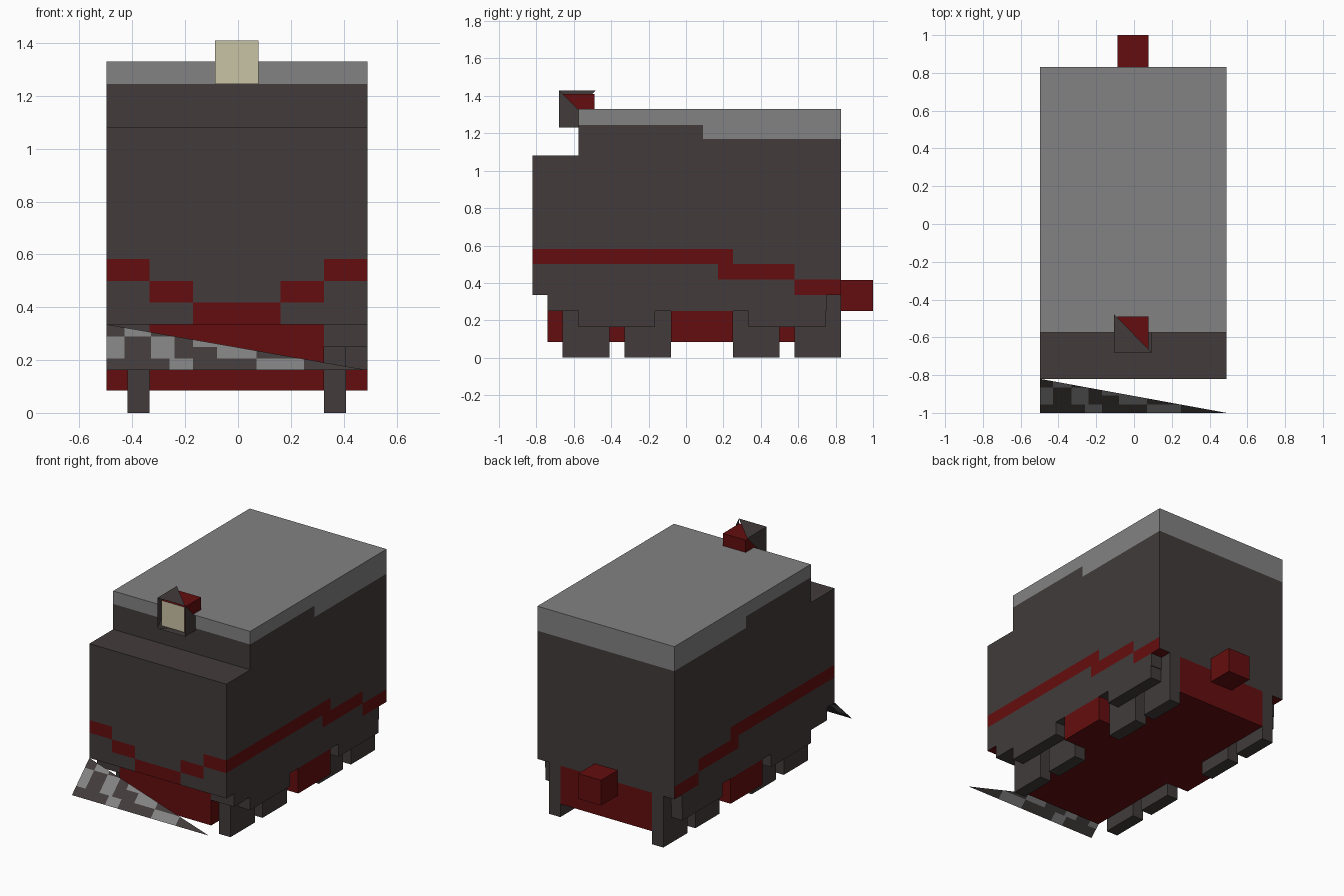
import bpy, bmesh
from mathutils import Vector

cube = bpy.data.objects.get("Cube")
if cube:
    bpy.data.objects.remove(cube, do_unlink=True)


def material(name, rgb):
    lin = [((c / 255 + 0.055) / 1.055) ** 2.4 if c > 10 else c / 255 / 12.92 for c in rgb]
    m = bpy.data.materials.new(name)
    m.use_nodes = True
    m.diffuse_color = (*lin, 1)
    bsdf = next(n for n in m.node_tree.nodes if n.type == 'BSDF_PRINCIPLED')
    bsdf.inputs["Base Color"].default_value = (*lin, 1)
    bsdf.inputs["Roughness"].default_value = 0.9
    return m


DARK, GREY, RED, CREAM = 0, 1, 2, 3
MATS = [material("dark charcoal", (66, 59, 59)), material("roof grey", (130, 130, 130)),
        material("dark red", (100, 13, 14)), material("lamp cream", (201, 196, 166))]
CX = -0.005  # centre line of the vehicle


def finish(bm, name, rule):
    """Colour faces by a rule (or a single index) and make the object."""
    bm.normal_update()
    for f in bm.faces:
        f.material_index = rule(f.calc_center_median(), f.normal) if callable(rule) else rule
    me = bpy.data.meshes.new(name)
    bm.to_mesh(me)
    bm.free()
    for m in MATS:
        me.materials.append(m)
    ob = bpy.data.objects.new(name, me)
    bpy.context.collection.objects.link(ob)
    return ob


def cut(bm, axis, values):
    for v in values:
        co, no = Vector(), Vector()
        co[axis], no[axis] = v, 1
        bmesh.ops.bisect_plane(bm, geom=bm.verts[:] + bm.edges[:] + bm.faces[:],
                               dist=1e-5, plane_co=co, plane_no=no)


def box(name, x, y, z, rule, cuts=((), (), ())):
    bm = bmesh.new()
    bmesh.ops.create_cube(bm, size=1)
    lo, hi = Vector((x[0], y[0], z[0])), Vector((x[1], y[1], z[1]))
    for v in bm.verts:
        v.co = Vector([(lo[i] + hi[i]) / 2 + v.co[i] * (hi[i] - lo[i]) for i in range(3)])
    for axis in range(3):
        cut(bm, axis, cuts[axis])
    return finish(bm, name, rule)


def sheet(name, tris, rule):
    bm = bmesh.new()
    for t in tris:
        bm.faces.new([bm.verts.new(p) for p in t])
    return finish(bm, name, rule)


# Body with a stepped stripe on the front and both sides
def stripe(c, n):
    if n.z < -0.5:
        return RED
    row = int((c.z - 0.335) / 0.0825)  # 0 is the lowest step
    if n.y < -0.5:
        d = abs(c.x - CX)
        return RED if row == (0 if d < 0.165 else 1 if d < 0.33 else 2) else DARK
    if abs(n.x) > 0.5:
        spans = [(0.58, 0.9), (0.17, 0.58), (-0.9, 0.25)]
        if row < 3 and spans[row][0] < c.y < spans[row][1]:
            return RED
    return DARK


def roof(c, n):
    edge = 1.245 if n.y < -0.5 or (abs(n.x) > 0.5 and c.y < 0.09) else 1.17
    return GREY if n.z > 0.5 or c.z > edge else DARK


SIDE = (-0.497, 0.49)
box("lower_body", SIDE, (-0.82, 0.83), (0.335, 1.08), stripe,
    ([CX + d for d in (-0.33, -0.165, 0.165, 0.33)], (0.17, 0.25, 0.58),
     (0.4175, 0.5, 0.5825)))
box("upper_body", SIDE, (-0.575, 0.83), (1.08, 1.33), roof, ((), (0.09,), (1.17, 1.245)))

# Underframe, centre tank and rear coupler
box("underframe", (CX - 0.33, CX + 0.33), (-0.74, 0.83), (0.085, 0.335), RED)
box("centre_tank", SIDE, (-0.08, 0.25), (0.085, 0.25), RED)
box("rear_coupler", (CX - 0.0825, CX + 0.0825), (0.83, 1.0), (0.25, 0.415), RED)

# Skirts, bogie frames and wheel blocks on both sides
for s, side in ((1, "left"), (-1, "right")):
    inner, mid = CX + s * 0.33, CX + s * 0.413
    outer = SIDE[1] if s > 0 else SIDE[0]
    full, narrow = sorted((inner, outer)), sorted((inner, mid))
    box(side + "_skirt", full, (-0.74, 0.75), (0.25, 0.335), DARK)
    box(side + "_skirt_end", narrow, (0.75, 0.83), (0.25, 0.335), DARK)
    for start, bogie in ((-0.66, "front"), (0.25, "rear")):
        box(f"{side}_{bogie}_bogie_frame", sorted((mid, outer)),
            (start + 0.085, start + 0.495), (0.165, 0.25), DARK)
        for i, y in enumerate((start, start + 0.33)):
            box(f"{side}_{bogie}_wheel_{i + 1}", narrow, (y, y + 0.25), (0, 0.25), DARK)

# Headlamp: cream front, red housing
box("headlamp", (CX - 0.0825, CX + 0.0825), (-0.66, -0.49), (1.245, 1.41),
    lambda c, n: CREAM if n.y < -0.5 else RED)

# Lamp hood: four triangular sheets, open at the front
l, r, f, b, lo, hi = CX - 0.1, CX + 0.1, -0.68, -0.48, 1.23, 1.43
sheet("lamp_hood", [
    [(r, f, hi), (r, f, lo), (r, b, lo)],
    [(l, f, lo), (l, f, hi), (l, b, hi)],
    [(l, f, hi), (r, f, hi), (l, b, hi)],
    [(l, f, lo), (r, b, lo), (r, f, lo)]], DARK)

# Triangular front plough with blotched rows
ROWS = [(0.205, [(-0.26, -0.17), (0.07, 0.25)]),
        (0.25, [(-0.5, -0.43), (-0.33, -0.24), (-0.08, 0.07)]),
        (0.29, [(-0.5, -0.43), (-0.33, -0.24), (-0.17, 0.25)]),
        (0.34, [(-0.43, -0.33)])]


def blotch(c, n):
    spans = next(s for top, s in ROWS if c.z < top)
    return GREY if any(a < c.x < e for a, e in spans) else DARK


bm = bmesh.new()
bm.faces.new([bm.verts.new(p) for p in
              ((-0.497, -0.82, 0.335), (-0.497, -1.0, 0.162), (0.49, -1.0, 0.162))])
cut(bm, 0, (-0.43, -0.33, -0.26, -0.24, -0.17, -0.08, 0.07, 0.25))
cut(bm, 2, (0.205, 0.25, 0.29))
finish(bm, "front_plough", blotch)
